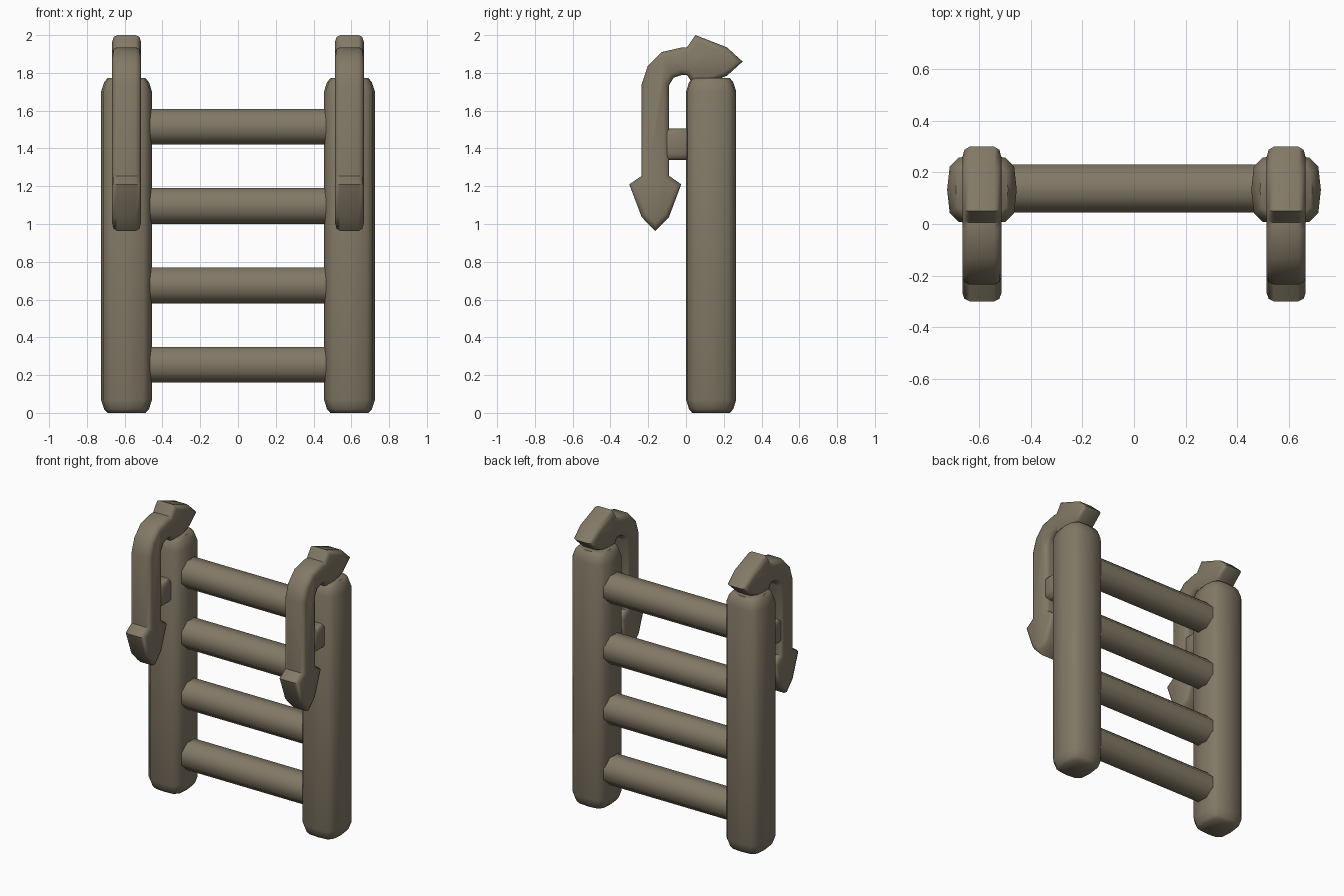
import bpy, bmesh, math
from mathutils import Vector

if "Cube" in bpy.data.objects:
    bpy.data.objects.remove(bpy.data.objects["Cube"])

mat = bpy.data.materials.new("weathered brown")
mat.diffuse_color = (0.225, 0.19, 0.132, 1)
mat.use_nodes = True
mat.node_tree.nodes["Principled BSDF"].inputs["Base Color"].default_value = mat.diffuse_color


def finish(bm, name, angle=50):
    bmesh.ops.recalc_face_normals(bm, faces=bm.faces)
    me = bpy.data.meshes.new(name)
    bm.to_mesh(me)
    bm.free()
    ob = bpy.data.objects.new(name, me)
    bpy.context.collection.objects.link(ob)
    me.materials.append(mat)
    bpy.ops.object.select_all(action='DESELECT')
    ob.select_set(True)
    bpy.context.view_layer.objects.active = ob
    bpy.ops.object.shade_smooth_by_angle(angle=math.radians(angle))
    return ob


def loft(name, profile, rings, place):
    """Stack scaled copies of a profile; place maps (u, v, w) to a point."""
    bm = bmesh.new()
    loops = [[bm.verts.new(place(u * s, v * s, w)) for u, v in profile] for w, s in rings]
    n = len(profile)
    for a, b in zip(loops, loops[1:]):
        for i in range(n):
            bm.faces.new((a[i], a[(i + 1) % n], b[(i + 1) % n], b[i]))
    bm.faces.new(loops[0])
    bm.faces.new(loops[-1])
    return finish(bm, name)


def slab(name, points, xc, width, bevel):
    """Side profile (y, z) extruded along x, with rounded rims."""
    bm = bmesh.new()
    f = bm.faces.new([bm.verts.new((xc - width / 2, y, z)) for y, z in points])
    r = bmesh.ops.extrude_face_region(bm, geom=[f])
    bmesh.ops.translate(bm, vec=Vector((width, 0, 0)),
                        verts=[v for v in r['geom'] if isinstance(v, bmesh.types.BMVert)])
    rim = [e for e in bm.edges if abs(e.verts[0].co.x - e.verts[1].co.x) < 1e-5]
    bmesh.ops.bevel(bm, geom=rim, offset=bevel, segments=2, profile=0.5, affect='EDGES')
    return finish(bm, name)


# post cross-section: softly bulged square
post = [(.135, 0), (.125, .09), (.09, .125), (0, .133), (-.09, .125), (-.125, .09),
        (-.135, 0), (-.125, -.09), (-.09, -.125), (0, -.133), (.09, -.125), (.125, -.09)]
post_rings = [(0, .75), (.02, .88), (.07, 1), (1.70, 1), (1.75, .88), (1.772, .75)]

# hook side outline: bent shaft with an arrowhead at both ends
hook = [(-.235, 1.255), (-.235, 1.74), (-.203, 1.835), (-.13, 1.91), (-.02, 1.935), (.005, 1.935),
        (.05, 2.0), (.217, 1.935), (.30, 1.86), (.217, 1.785), (.05, 1.72), (.005, 1.79),
        (-.02, 1.79), (-.065, 1.775), (-.09, 1.735), (-.09, 1.255),
        (-.025, 1.21), (-.09, 1.037), (-.164, .963), (-.235, 1.037), (-.30, 1.21)]

# stub joining the hook to the post
stub = [(-.12, 1.34), (.03, 1.34), (.03, 1.505), (-.12, 1.505)]

for side, sx in (("left", -1), ("right", 1)):
    loft(side + "_post", post, post_rings, lambda u, v, w: (sx * .59 + u, .133 + v, w))
    slab(side + "_arrow_hook", hook, sx * .59, .152, .028)
    slab(side + "_hook_stub", stub, sx * .59, .15, .035)

# rungs
r = .095 / math.cos(math.pi / 8)
octagon = [(r * math.cos((i + .5) * math.pi / 4), r * math.sin((i + .5) * math.pi / 4)) for i in range(8)]
for k in range(4):
    z = .255 + .42 * k
    loft("rung_%d" % (k + 1), octagon, [(-.52, 1), (.52, 1)],
         lambda u, v, w: (w, .137 + u * .98, z + v))
